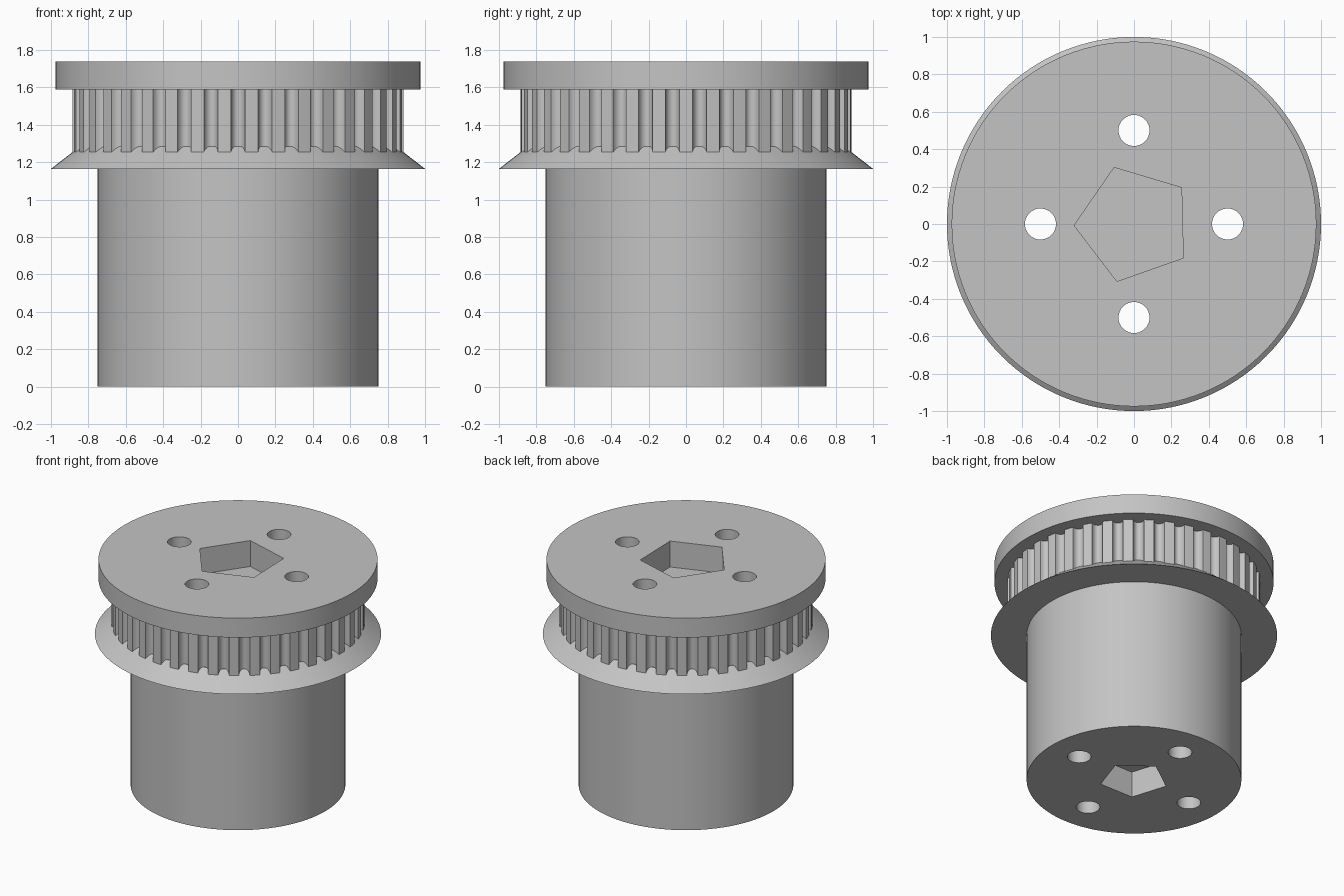
import bpy, bmesh
from math import cos, sin, pi, radians

cube = bpy.data.objects.get("Cube")
if cube:
    bpy.data.objects.remove(cube, do_unlink=True)

grey = bpy.data.materials.new("plain grey")
grey.use_nodes = True
colour = (0.55, 0.55, 0.55, 1)
grey.diffuse_color = colour
grey.node_tree.nodes["Principled BSDF"].inputs["Base Color"].default_value = colour


def circle(radius, sides=128, turn=0.0, cx=0.0, cy=0.0):
    return [(cx + radius * cos(turn + 2 * pi * i / sides),
             cy + radius * sin(turn + 2 * pi * i / sides)) for i in range(sides)]


def add_solid(bm, sections):
    """Skin a closed solid through (outline, z) sections, bottom to top."""
    rings = [[bm.verts.new((x, y, z)) for x, y in outline] for outline, z in sections]
    n = len(rings[0])
    bm.faces.new(rings[0][::-1])
    bm.faces.new(rings[-1])
    for low, high in zip(rings, rings[1:]):
        for i in range(n):
            j = (i + 1) % n
            bm.faces.new((low[i], low[j], high[j], high[i]))


def make_object(name, solids):
    bm = bmesh.new()
    for sections in solids:
        add_solid(bm, sections)
    mesh = bpy.data.meshes.new(name)
    bm.to_mesh(mesh)
    bm.free()
    mesh.materials.append(grey)
    obj = bpy.data.objects.new(name, mesh)
    bpy.context.collection.objects.link(obj)
    return obj


def toothed_outline(teeth, radius, depth):
    """Flat lands separated by rounded grooves."""
    pitch = 2 * pi / teeth
    steps = 8
    points = []
    for t in range(teeth):
        for k in range(steps + 1):
            a = pi * k / steps
            r = radius - depth * sin(a)
            angle = pitch * (t + 0.5 - 0.26 * cos(a))
            points.append((r * cos(angle), r * sin(angle)))
        points.append((radius * cos(pitch * (t + 1)), radius * sin(pitch * (t + 1))))
    return points


# Main parts, stacked bottom to top
SHAFT_TOP, TEETH_TOP, TOP = 1.165, 1.59, 1.74
parts = [
    make_object("shaft", [[(circle(0.75), 0), (circle(0.75), SHAFT_TOP)]]),
    make_object("lower_flange", [[(circle(1.0), SHAFT_TOP), (circle(0.845), 1.285)]]),
    make_object("toothed_ring", [[(toothed_outline(38, 0.885, 0.045), 1.25),
                                  (toothed_outline(38, 0.885, 0.045), TEETH_TOP)]]),
    make_object("upper_flange", [[(circle(0.975), TEETH_TOP), (circle(0.975), TOP)]]),
]

# Cutter: four through holes and a blind pentagon socket at each end
holes = []
for i in range(4):
    hole = circle(0.083, 48, 0, 0.5 * cos(i * pi / 2), 0.5 * sin(i * pi / 2))
    holes.append([(hole, -0.1), (hole, TOP + 0.1)])
top_socket = circle(0.32, 5, radians(181.4))
bottom_socket = circle(0.24, 5, radians(89.5))
holes.append([(top_socket, TOP - 0.2), (top_socket, TOP + 0.1)])
holes.append([(bottom_socket, -0.1), (bottom_socket, 0.2)])
cutter = make_object("hole_cutter", holes)
cutter.hide_render = True

for part in parts:
    bpy.ops.object.select_all(action='DESELECT')
    part.select_set(True)
    bpy.context.view_layer.objects.active = part
    cut = part.modifiers.new("holes", 'BOOLEAN')
    cut.operation = 'DIFFERENCE'
    cut.solver = 'EXACT'
    cut.object = cutter
    bpy.ops.object.modifier_apply(modifier=cut.name)
    bpy.ops.object.shade_smooth_by_angle(angle=radians(30))

bpy.data.objects.remove(cutter, do_unlink=True)
